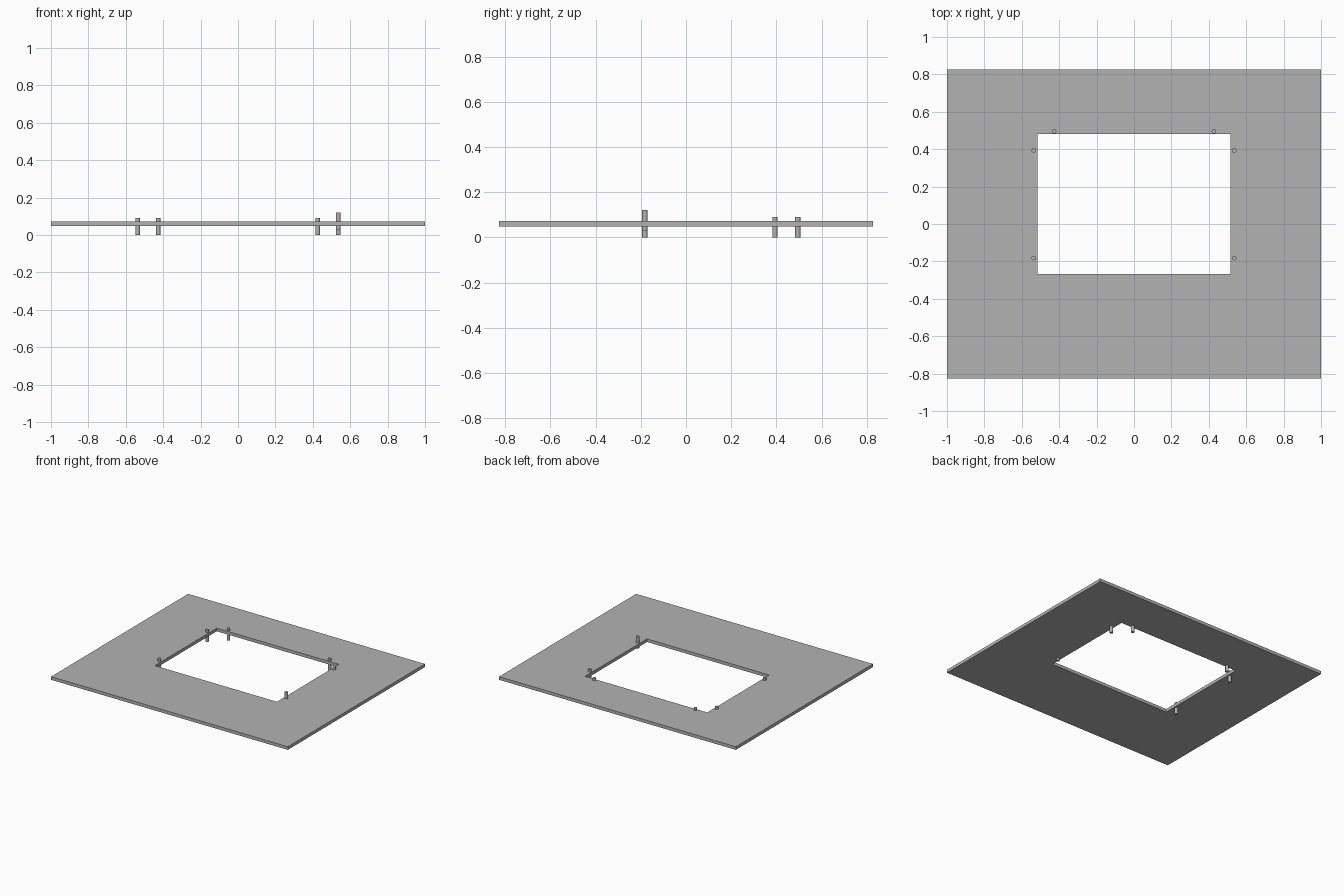
import bpy
import bmesh

cube = bpy.data.objects.get("Cube")
if cube:
    bpy.data.objects.remove(cube, do_unlink=True)

grey = bpy.data.materials.new("mid_grey")
grey.use_nodes = True
colour = (0.45, 0.45, 0.45, 1)
grey.diffuse_color = colour
grey.node_tree.nodes["Principled BSDF"].inputs["Base Color"].default_value = colour

HALF_X, HALF_Y = 1.0, 0.827
HOLE_X, HOLE_FRONT, HOLE_BACK = 0.516, -0.267, 0.481
BOTTOM, TOP = 0.048, 0.072
PIN_RADIUS, PIN_LENGTH = 0.012, 0.09


def add_object(name, bm):
    bmesh.ops.recalc_face_normals(bm, faces=bm.faces[:])
    mesh = bpy.data.meshes.new(name)
    bm.to_mesh(mesh)
    bm.free()
    mesh.materials.append(grey)
    obj = bpy.data.objects.new(name, mesh)
    bpy.context.collection.objects.link(obj)
    return obj


def rectangle(bm, x, front, back):
    corners = ((-x, front), (x, front), (x, back), (-x, back))
    return [bm.verts.new((cx, cy, BOTTOM)) for cx, cy in corners]


# Flat panel with a rectangular opening, extruded to thickness
bm = bmesh.new()
outer = rectangle(bm, HALF_X, -HALF_Y, HALF_Y)
inner = rectangle(bm, HOLE_X, HOLE_FRONT, HOLE_BACK)
for i in range(4):
    j = (i + 1) % 4
    bm.faces.new((outer[i], outer[j], inner[j], inner[i]))
result = bmesh.ops.extrude_face_region(bm, geom=bm.faces[:], use_keep_orig=True)
raised = [v for v in result["geom"] if isinstance(v, bmesh.types.BMVert)]
bmesh.ops.translate(bm, verts=raised, vec=(0, 0, TOP - BOTTOM))
add_object("panel", bm)


# Small round pins passing through the panel around the opening
def pin(name, x, y, base):
    bm = bmesh.new()
    bmesh.ops.create_cone(bm, cap_ends=True, segments=16, radius1=PIN_RADIUS,
                          radius2=PIN_RADIUS, depth=PIN_LENGTH)
    bmesh.ops.translate(bm, verts=bm.verts[:], vec=(x, y, base + PIN_LENGTH / 2))
    obj = add_object(name, bm)
    bpy.ops.object.select_all(action="DESELECT")
    obj.select_set(True)
    bpy.context.view_layer.objects.active = obj
    bpy.ops.object.shade_smooth_by_angle()


for side, sign in (("left", 1), ("right", -1)):
    pin(f"{side}_back_pin", sign * 0.427, 0.495, 0)
    pin(f"{side}_upper_side_pin", sign * 0.536, 0.394, 0)
    # The left front pin sits raised
    pin(f"{side}_lower_side_pin", sign * 0.536, -0.182, 0.03 if sign > 0 else 0)
